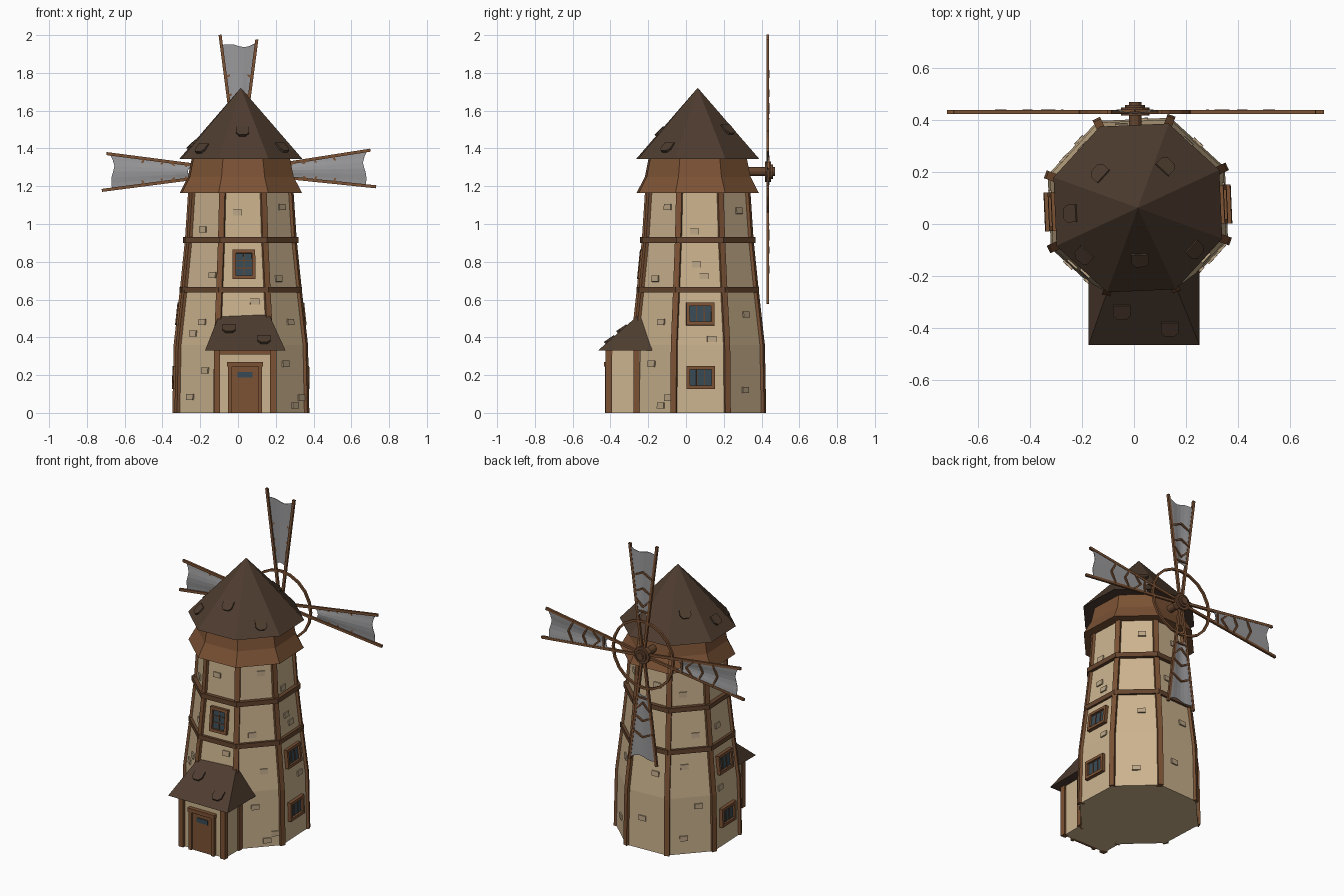
import bpy, bmesh
from math import sin, cos, tan, pi, radians
from mathutils import Matrix, Vector

if "Cube" in bpy.data.objects:
    bpy.data.objects.remove(bpy.data.objects["Cube"])

CX, CY, TURN = 0.015, 0.062, radians(2.5)
PROFILE = [(0, .342), (.36, .335), (.65, .303), (.92, .276), (1.2, .258)]   # z, apothem
ROOF = [(1.345, .32), (1.72, .001)]


def material(name, r, g, b):
    m = bpy.data.materials.new(name)
    m.diffuse_color = (r, g, b, 1)
    m.use_nodes = True
    m.node_tree.nodes["Principled BSDF"].inputs["Base Color"].default_value = m.diffuse_color
    return m


PLASTER = material("plaster", .60, .45, .27)
STONE = material("stone", .50, .38, .24)
WOOD = material("wood", .20, .085, .035)
DARK_WOOD = material("dark_wood", .13, .06, .028)
SHINGLE = material("shingle", .075, .045, .028)
GLASS = material("glass", .04, .07, .09)
CLOTH = material("cloth", .32, .32, .33)


def finish(name, bm, mat):
    bmesh.ops.recalc_face_normals(bm, faces=bm.faces)
    me = bpy.data.meshes.new(name)
    bm.to_mesh(me)
    bm.free()
    me.materials.append(mat)
    ob = bpy.data.objects.new(name, me)
    bpy.context.collection.objects.link(ob)
    return ob


def loft(bm, rings, closed=False):
    rows = [[bm.verts.new(p) for p in r] for r in rings]
    n = len(rows[0])
    pairs = list(zip(rows, rows[1:])) + ([(rows[-1], rows[0])] if closed else [])
    for a, b in pairs:
        for i in range(n):
            j = (i + 1) % n
            bm.faces.new((a[i], a[j], b[j], b[i]))
    if not closed:
        bm.faces.new(rows[0])
        bm.faces.new(rows[-1])


def boxes(name, mat, items):
    """items: (matrix, size) pairs joined into one object"""
    bm = bmesh.new()
    for m, s in items:
        bmesh.ops.create_cube(bm, size=1, matrix=m @ Matrix.Diagonal((*s, 1)))
    return finish(name, bm, mat)


def span(x0, x1, y0, y1, z0, z1):
    return (Matrix.Translation(((x0 + x1) / 2, (y0 + y1) / 2, (z0 + z1) / 2)),
            (x1 - x0, y1 - y0, z1 - z0))


def beam(p, q, w, d):
    p, q = Vector(p), Vector(q)
    z = (q - p).normalized()
    y = Vector((0, 1, 0))
    x = y.cross(z).normalized()
    m = Matrix((x, z.cross(x), z)).transposed().to_4x4()
    m.translation = (p + q) / 2
    return m, (w, d, (q - p).length)


def octagon(a, z):
    r = a / cos(pi / 8)
    return [(CX + r * cos(TURN + pi / 8 + k * pi / 4),
             CY + r * sin(TURN + pi / 8 + k * pi / 4), z) for k in range(8)]


def frame(k, u, z, prof=PROFILE):
    """Axes on tower side k (0 = front, counted anticlockwise): across, up the slope, outwards"""
    for (z0, a0), (z1, a1) in zip(prof, prof[1:]):
        if z <= z1:
            break
    a = a0 + (a1 - a0) * (z - z0) / (z1 - z0)
    ang = -pi / 2 + TURN + k * pi / 4
    n, t = Vector((cos(ang), sin(ang), 0)), Vector((-sin(ang), cos(ang), 0))
    up = (n * (a1 - a0) + Vector((0, 0, z1 - z0))).normalized()
    m = Matrix((t, up, t.cross(up))).transposed().to_4x4()
    m.translation = Vector((CX, CY, z)) + n * a + t * u
    return m


def local(m, x, y, z):
    return m @ Matrix.Translation((x, y, z))


# Tower walls, flared skirt and pointed roof
for name, prof, mat in (("tower_wall", PROFILE, PLASTER),
                        ("cap_skirt", [(1.165, .318), (1.25, .275), (1.35, .255)], WOOD),
                        ("tower_roof", ROOF, SHINGLE)):
    bm = bmesh.new()
    loft(bm, [octagon(a, z) for z, a in prof])
    finish(name, bm, mat)

# Corner posts following the wall profile
bm = bmesh.new()
for k in range(8):
    ang = TURN + pi / 8 + k * pi / 4
    n, t = Vector((cos(ang), sin(ang), 0)), Vector((-sin(ang), cos(ang), 0))
    rings = []
    for z, a in PROFILE:
        c = Vector((CX, CY, z)) + n * (a / cos(pi / 8))
        rings.append([c + n * o + t * s for o, s in ((.01, -.016), (.01, .016), (-.03, .016), (-.03, -.016))])
    loft(bm, rings)
finish("corner_posts", bm, WOOD)

# Two belts
for i, (z, a) in enumerate(((.652, .318), (.915, .3))):
    bm = bmesh.new()
    loft(bm, [octagon(b, h) for b, h in ((a, z - .015), (a, z + .015), (a - .04, z + .015), (a - .04, z - .015))], True)
    finish(f"belt_{i + 1}", bm, DARK_WOOD)

# Raised stones on the walls
SPOTS = {0: [(-.03, 1.06), (.06, .59)],
         1: [(.03, 1.09), (-.03, .71), (.035, .48), (-.02, .26), (.1, .08), (.05, .04)],
         2: [(-.03, .96), (-.02, .785), (.02, .725), (.06, .39)],
         3: [(.03, 1.07), (.03, .52), (0, .12)],
         4: [(.03, 1.05), (-.04, .78), (.05, .5), (-.03, .2)],
         5: [(-.03, 1.0), (.04, .74), (-.03, .55), (.05, .3), (-.04, .1)],
         6: [(.03, 1.02), (-.03, .76), (-.06, .38)],
         7: [(-.02, .97), (.07, .73), (.02, .48), (-.04, .42), (.055, .225), (-.05, .085)]}
boxes("wall_stones", STONE, [(frame(k, u, z), (.048, .032, .016)) for k, l in SPOTS.items() for u, z in l])


# Windows with frames and glazing bars
def window(name, m, w, h, nv, nh):
    b = .018
    bars = [(local(m, s * (w - b) / 2, 0, .004), (b, h, .036)) for s in (-1, 1)]
    bars += [(local(m, 0, s * (h - b) / 2, .004), (w, b, .036)) for s in (-1, 1)]
    boxes(name + "_frame", WOOD, bars)
    boxes(name + "_pane", GLASS, [(m, (w - b, h - b, .016))])
    grid = [(local(m, w * ((i + 1) / (nv + 1) - .5) * .8, 0, .006), (.006, h - b, .012)) for i in range(nv)]
    grid += [(local(m, 0, h * ((i + 1) / (nh + 1) - .5) * .8, .006), (w - b, .006, .012)) for i in range(nh)]
    boxes(name + "_bars", DARK_WOOD, grid)


window("front_window", frame(0, .003, .785), .12, .155, 1, 2)
for side, k in (("right", 2), ("left", 6)):
    for level, z in (("upper", .522), ("lower", .187)):
        window(f"{side}_{level}_window", frame(k, 0, z), .15, .12, 2, 0)

# Porch
boxes("porch_wall", PLASTER, [span(-.118, .193, -.408, -.2, 0, .34)])
boxes("porch_posts", WOOD,
      [span(x - .017, x + .017, y - .017, y + .017, 0, .335) for x in (-.111, .187) for y in (-.41, -.262)]
      + [span(-.125, .2, -.418, -.39, .31, .335)])
boxes("door_frame", WOOD, [span(-.053, -.033, -.43, -.4, 0, .25), span(.108, .128, -.43, -.4, 0, .25),
                           span(-.058, .133, -.434, -.4, .245, .27)])
boxes("door", WOOD, [span(-.034, .109, -.418, -.4, 0, .25)])
boxes("door_pane", GLASS, [span(-.003, .078, -.422, -.41, .188, .217)])
bm = bmesh.new()
loft(bm, [[(x0, y0, z), (x1, y0, z), (x1, y1, z), (x0, y1, z)] for x0, x1, y0, y1, z in
          ((-.175, .252, -.466, -.18, .33), (-.1, .166, -.252, -.2, .518))])
finish("porch_roof", bm, SHINGLE)

# Loose shingles on both roofs
bm = bmesh.new()
spots = [frame(k, u, z, ROOF) for k, u, z in
         ((0, 0, 1.49), (1, .03, 1.405), (3, .03, 1.5), (5, .0, 1.49), (6, .01, 1.42), (7, -.03, 1.4))]
for x, y in ((-.047, -.335), (.138, -.4)):
    m = Matrix.Rotation(radians(41.3), 4, 'X')
    m.translation = (x, y, .33 + (y + .466) * .878)
    spots.append(m)
SHAPE = [(-.034, .03), (.034, .03), (.034, -.015), (.018, -.034), (-.018, -.034), (-.034, -.015)]
for m in spots:
    loft(bm, [[m @ Vector((x, y, h + (.03 - y) * .12)) for x, y in SHAPE] for h in (-.008, .006)])
finish("loose_shingles", bm, SHINGLE)

# Sail wheel: axle, hub, ring
HUB = Vector((.004, .432, 1.277))
FLIP = Matrix.Rotation(pi / 2, 4, 'X')
bm = bmesh.new()
for r, y0, y1 in ((.024, .2, .47), (.055, .418, .45), (.038, .445, .46)):
    bmesh.ops.create_cone(bm, cap_ends=True, segments=12, radius1=r, radius2=r, depth=y1 - y0,
                          matrix=Matrix.Translation((HUB.x, (y0 + y1) / 2, HUB.z)) @ FLIP)
finish("hub", bm, DARK_WOOD)
bm = bmesh.new()
loft(bm, [[HUB + Vector((r * cos(a), y, r * sin(a))) for r, y in ((.208, -.007), (.222, -.007), (.222, .007), (.208, .007))]
          for a in [i * pi / 10 for i in range(20)]], True)
finish("sail_ring", bm, WOOD)


# Four sails: two spreading arms, cross braces and cloth
def arm_x(r):
    return .01 + max(r - .06, 0) * .134


for name, ang, flip in (("top", 0, 1), ("right", 88.5, -1), ("bottom", 180, -1), ("left", -90, 1)):
    m = Matrix.Translation(HUB) @ Matrix.Rotation(radians(ang), 4, 'Y') @ Matrix.Diagonal((flip, 1, 1, 1))
    pt = lambda x, r, y=0: m @ Vector((x, y, r))
    long = .70 if name == "bottom" else .725
    bars = [beam(pt(s * .01, .04), pt(s * arm_x(e), e), .016, .014) for s, e in ((-1, long), (1, .70))]
    for r, rise in ((.5, .035), (.4, .03), (.36, -.05)):
        bars += [beam(pt(s * arm_x(r), r, .005), pt(0, r + rise, .005), .01, .01) for s in (-1, 1)]
    bars.append(beam(pt(-arm_x(.28), .28, .005), pt(arm_x(.28), .28, .005), .01, .01))
    boxes(f"{name}_sail_frame", WOOD, bars)
    bm = bmesh.new()
    rows = []
    for i in range(7):
        f = i / 6
        row = []
        for j in range(7):
            u = j / 3 - 1
            r = .27 + f * .395 + f * (.012 * u * u - .008 * sin(4 * u)) - (1 - f) * .03 * (u * u)
            row.append(bm.verts.new(pt(u * arm_x(r), r, -.004 * cos(3 * u))))
        rows.append(row)
    for a, b in zip(rows, rows[1:]):
        for j in range(6):
            bm.faces.new((a[j], a[j + 1], b[j + 1], b[j]))
    cloth = finish(f"{name}_sail_cloth", bm, CLOTH)
    sol = cloth.modifiers.new("thickness", 'SOLIDIFY')
    sol.thickness, sol.offset = .003, 0
